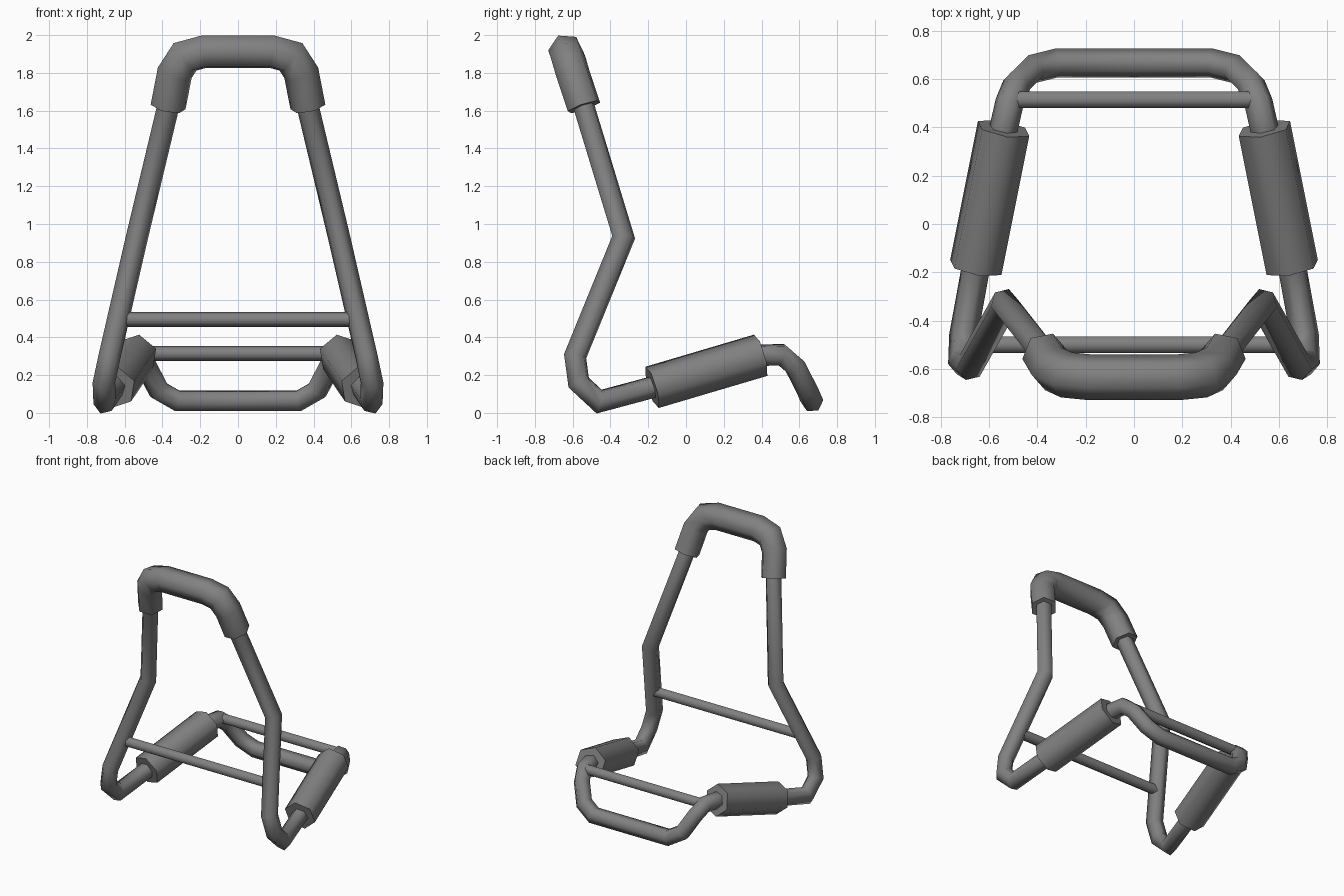
import bpy, bmesh, math
from mathutils import Vector

cube = bpy.data.objects.get("Cube")
if cube:
    bpy.data.objects.remove(cube, do_unlink=True)

# Single dark grey finish
grey = bpy.data.materials.new("dark_grey")
grey.use_nodes = True
colour = (0.22, 0.22, 0.22, 1)
grey.diffuse_color = colour
grey.node_tree.nodes["Principled BSDF"].inputs["Base Color"].default_value = colour


def tube(name, path, radius, angle, cap_start=False, cap_end=False, sides=6):
    """Sweep a polygon along a path with mitred bends, mirrored across x."""
    pts = [Vector(p) for p in path]
    dirs = [(b - a).normalized() for a, b in zip(pts, pts[1:])]
    up = Vector((0, 0, 1))
    v = (up - dirs[0] * up.dot(dirs[0])).normalized()
    u = v.cross(dirs[0])
    turns = [math.radians(angle) + math.tau * i / sides for i in range(sides)]
    ring = [pts[0] + radius * (math.cos(t) * u + math.sin(t) * v) for t in turns]

    bm = bmesh.new()
    rings = [[bm.verts.new(c) for c in ring]]
    for i, d in enumerate(dirs):
        # slide the ring along this segment onto the mitre plane
        normal = d + dirs[i + 1] if i + 1 < len(dirs) else d
        ring = [c + d * ((pts[i + 1] - c).dot(normal) / d.dot(normal)) for c in ring]
        rings.append([bm.verts.new(c) for c in ring])
    for a, b in zip(rings, rings[1:]):
        for k in range(sides):
            n = (k + 1) % sides
            bm.faces.new((a[k], a[n], b[n], b[k]))
    if cap_start:
        bm.faces.new(rings[0])
    if cap_end:
        bm.faces.new(rings[-1])
    bmesh.ops.recalc_face_normals(bm, faces=bm.faces)

    mesh = bpy.data.meshes.new(name)
    bm.to_mesh(mesh)
    bm.free()
    mesh.materials.append(grey)
    obj = bpy.data.objects.new(name, mesh)
    bpy.context.collection.objects.link(obj)
    bpy.ops.object.select_all(action="DESELECT")
    obj.select_set(True)
    bpy.context.view_layer.objects.active = obj
    bpy.ops.object.shade_smooth_by_angle(angle=math.radians(65))
    mirror = obj.modifiers.new("mirror", "MIRROR")
    mirror.merge_threshold = 0.001
    return obj


# Rounded top of the loop, shared by the frame and its padding
top_arch = [(0, -0.635, 1.912), (0.18, -0.635, 1.912), (0.28, -0.625, 1.885),
            (0.335, -0.6, 1.8), (0.37, -0.54, 1.62)]
sleeve_path = [(0.655, -0.18, 0.135), (0.54, 0.395, 0.305)]

# One continuous bent frame: upright, floor bend, side rail, rear hoop
frame_path = top_arch + [
    (0.535, -0.33, 0.93), (0.68, -0.587, 0.3), (0.71, -0.568, 0.16),
    (0.706, -0.46, 0.06), *sleeve_path, (0.515, 0.505, 0.308),
    (0.485, 0.578, 0.245), (0.42, 0.642, 0.12), (0.32, 0.667, 0.063),
    (0, 0.667, 0.063)]
tube("frame", frame_path, 0.06, 116)

# Padding over the top and side rails
tube("top_pad", top_arch, 0.095, 116, cap_end=True)
tube("side_sleeve", sleeve_path, 0.116, 18, cap_start=True, cap_end=True)

# Straight cross bars
tube("front_crossbar", [(0, -0.5, 0.495), (0.635, -0.5, 0.495)], 0.04, 90, cap_end=True)
tube("rear_crossbar", [(0, 0.515, 0.315), (0.51, 0.515, 0.315)], 0.04, 90, cap_end=True)
